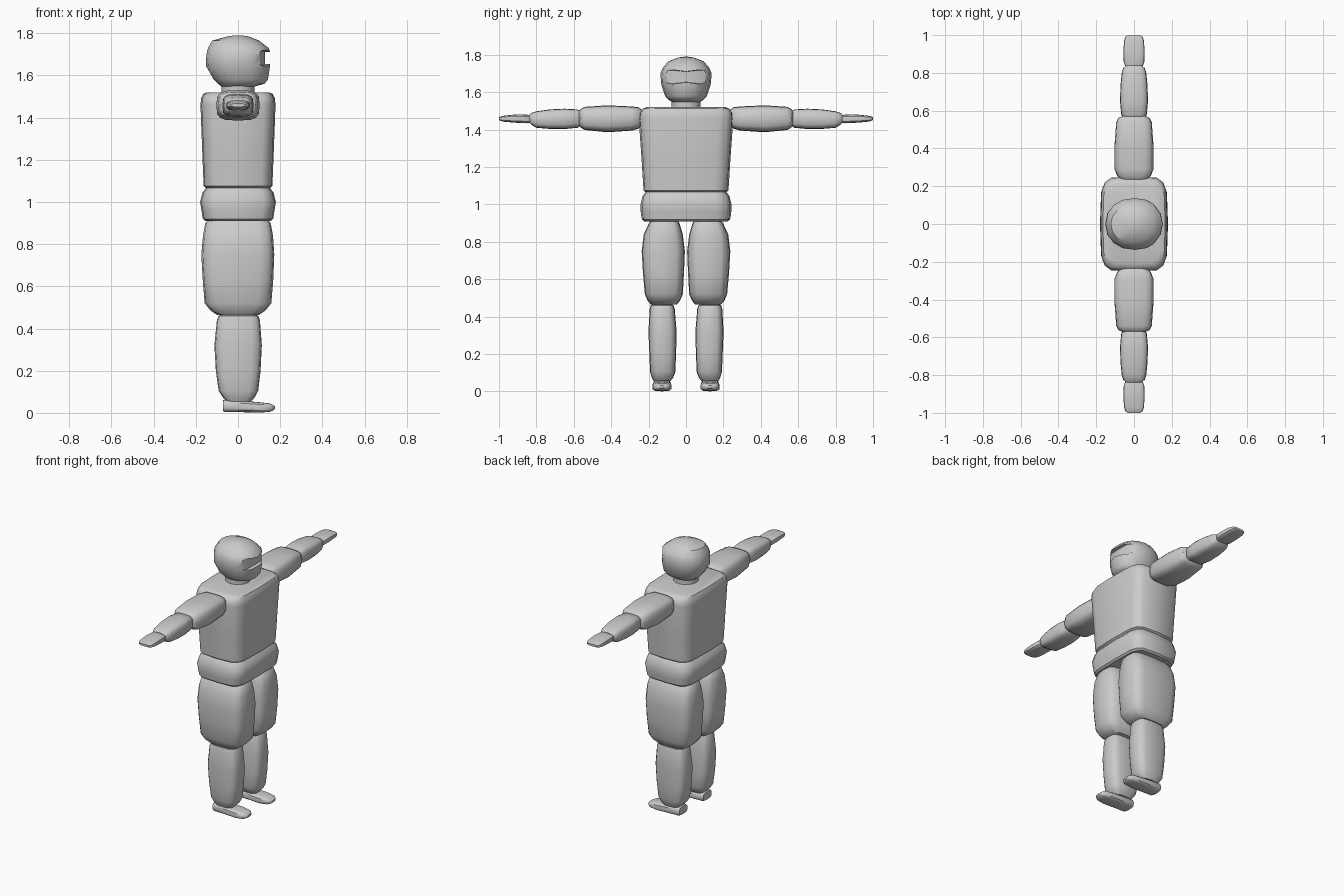
import bpy, bmesh, math

grey = bpy.data.materials.new("plain grey")
grey.diffuse_color = (0.6, 0.6, 0.6, 1)


def finish(ob, angle=35):
    """Smooth shading with sharp edges kept."""
    for p in ob.data.polygons:
        p.use_smooth = True
    ob.data.set_sharp_from_angle(angle=math.radians(angle))


def loft(name, axis, rings, power=4.0, n=16, side=1):
    """Skin superellipse rings (t, u0, u1, v0, v1) stacked along an axis."""
    bm = bmesh.new()
    loops = []
    for t, u0, u1, v0, v1 in rings:
        loop = []
        for i in range(n):
            a = 2 * math.pi * i / n
            c, s = math.cos(a), math.sin(a)
            c = math.copysign(abs(c) ** (2 / power), c)
            s = math.copysign(abs(s) ** (2 / power), s)
            u = (u0 + u1) / 2 + c * (u1 - u0) / 2
            v = (v0 + v1) / 2 + s * (v1 - v0) / 2
            x, y, z = {"x": (t, u, v), "y": (u, t, v), "z": (u, v, t)}[axis]
            loop.append(bm.verts.new((x, y * side, z)))
        loops.append(loop)
    for a, b in zip(loops, loops[1:]):
        for i in range(n):
            j = (i + 1) % n
            bm.faces.new((a[i], a[j], b[j], b[i]))
    bm.faces.new(loops[0])
    bm.faces.new(loops[-1])
    bmesh.ops.recalc_face_normals(bm, faces=bm.faces)
    me = bpy.data.meshes.new(name)
    bm.to_mesh(me)
    bm.free()
    me.materials.append(grey)
    ob = bpy.data.objects.new(name, me)
    bpy.context.collection.objects.link(ob)
    finish(ob)
    return ob


def sym(t, u, v):
    """Ring centred on the axis."""
    return (t, -u, u, -v, v)


# Torso, hips and neck
loft("torso", "z", [sym(1.065, .15, .215), sym(1.075, .163, .227), sym(1.25, .17, .238),
                    sym(1.46, .178, .253), sym(1.49, .175, .25), sym(1.512, .165, .232),
                    sym(1.52, .145, .21)], 5)
loft("hips", "z", [sym(.91, .155, .225), sym(.92, .167, .236), sym(.96, .173, .242),
                   sym(1.0, .18, .243), sym(1.045, .168, .232), sym(1.068, .15, .215)], 5)
loft("neck", "z", [sym(1.50, .078, .078), sym(1.57, .078, .078)], 2)

# Helmeted head with a visor recess on the +x face
head = loft("head", "z", [
    (1.545, -.075, .07, -.07, .07), (1.56, -.095, .125, -.095, .095),
    (1.58, -.115, .142, -.112, .112), (1.645, -.152, .152, -.133, .133),
    (1.70, -.15, .157, -.137, .137), (1.73, -.142, .145, -.125, .125),
    (1.765, -.122, .10, -.095, .095), (1.785, -.05, .05, -.045, .045),
    (1.79, -.012, .012, -.012, .012)], 2.2, 16)
cutter = loft("visor_cutter", "y", [
    (y, .128 - .03 * (y / .115) ** 2, .3, 1.682 - h, 1.682 + h)
    for y, h in ((-.118, .02), (-.105, .034), (-.07, .038), (0, .029),
                 (.07, .038), (.105, .034), (.118, .02))], 30, 16)
cut = head.modifiers.new("visor", "BOOLEAN")
cut.object = cutter
cut.operation = "DIFFERENCE"
cut.solver = "EXACT"
bpy.context.view_layer.objects.active = head
bpy.ops.object.modifier_apply(modifier="visor")
bpy.data.objects.remove(cutter)
finish(head)

# Limbs, built once per side
for side, tag in ((1, "left"), (-1, "right")):
    loft(tag + "_upper_arm", "y", [
        (.235, -.07, .07, 1.42, 1.505), (.255, -.09, .09, 1.405, 1.52),
        (.29, -.103, .103, 1.395, 1.524), (.42, -.103, .103, 1.386, 1.53),
        (.54, -.094, .094, 1.398, 1.522), (.562, -.082, .082, 1.41, 1.512),
        (.572, -.06, .06, 1.425, 1.50)], 3.5, 16, side)
    loft(tag + "_forearm", "y", [
        (.565, -.058, .058, 1.42, 1.50), (.58, -.068, .068, 1.41, 1.508),
        (.65, -.074, .074, 1.403, 1.512), (.73, -.072, .072, 1.404, 1.508),
        (.80, -.065, .065, 1.41, 1.498), (.825, -.057, .057, 1.425, 1.49),
        (.838, -.042, .042, 1.437, 1.48)], 3.5, 16, side)
    loft(tag + "_hand", "y", [
        (.83, -.042, .042, 1.438, 1.476), (.85, -.054, .054, 1.434, 1.48),
        (.91, -.056, .056, 1.437, 1.481), (.97, -.053, .053, 1.442, 1.475),
        (.99, -.046, .046, 1.446, 1.471), (1.0, -.034, .034, 1.451, 1.466)], 3.5, 16, side)
    loft(tag + "_thigh", "z", [
        (.465, -.10, .10, .048, .188), (.485, -.13, .13, .032, .205),
        (.52, -.158, .158, .017, .22), (.63, -.167, .167, .011, .23),
        (.75, -.174, .172, .006, .237), (.84, -.166, .166, .017, .226),
        (.90, -.155, .155, .035, .198), (.915, -.14, .14, .045, .185)], 4, 16, side)
    loft(tag + "_shin", "z", [
        (.055, -.055, .062, .083, .173), (.075, -.073, .08, .068, .183),
        (.105, -.092, .096, .057, .192), (.20, -.105, .107, .053, .196),
        (.32, -.112, .113, .05, .201), (.44, -.10, .104, .06, .194),
        (.46, -.092, .096, .066, .188), (.468, -.075, .08, .08, .175)], 3.5, 16, side)
    loft(tag + "_foot", "x", [
        (-.07, .085, .172, .008, .06), (-.06, .08, .177, .004, .062),
        (.03, .078, .179, .003, .056), (.10, .077, .18, .001, .051),
        (.15, .084, .174, .005, .045), (.168, .098, .16, .012, .037),
        (.175, .112, .146, .018, .031)], 3.5, 16, side)
